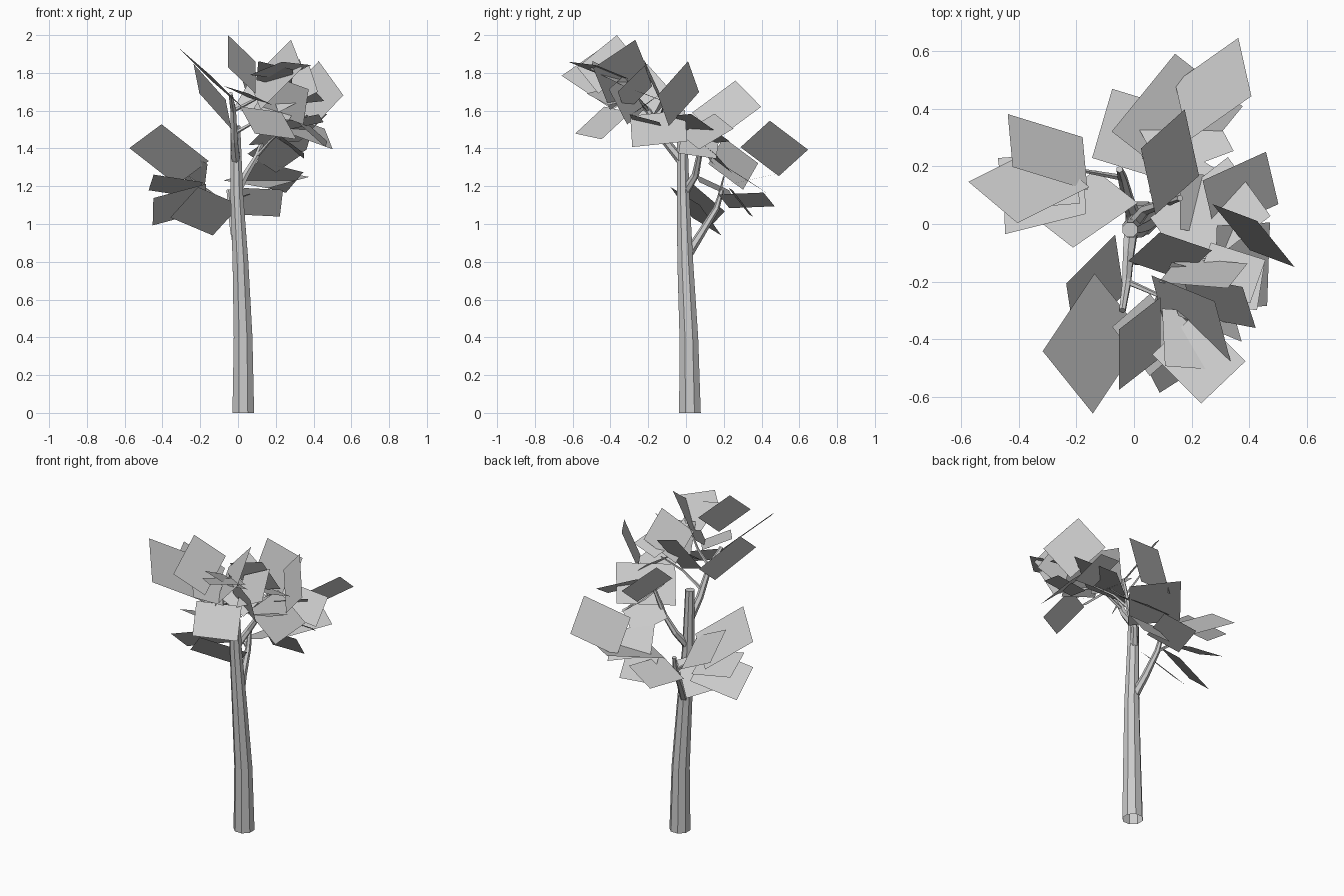
import bpy
import bmesh
from math import cos, sin, pi, radians
from mathutils import Vector

cube = bpy.data.objects.get("Cube")
if cube:
    bpy.data.objects.remove(cube, do_unlink=True)

# One neutral grey for wood and foliage
grey = bpy.data.materials.new("plain_grey")
grey.use_nodes = True
colour = (0.6, 0.6, 0.6, 1)
grey.diffuse_color = colour
grey.node_tree.nodes["Principled BSDF"].inputs["Base Color"].default_value = colour


def add_object(name, bm):
    mesh = bpy.data.meshes.new(name)
    bm.to_mesh(mesh)
    bm.free()
    mesh.materials.append(grey)
    obj = bpy.data.objects.new(name, mesh)
    bpy.context.collection.objects.link(obj)
    return obj


def limb(name, path, start_radius, end_radius, sides=6):
    """Tapered, flat-sided tube that follows a path, open at the foot and closed at the tip."""
    bm = bmesh.new()
    points = [Vector(p) for p in path]
    rings = []
    for i, point in enumerate(points):
        before, after = points[max(i - 1, 0)], points[min(i + 1, len(points) - 1)]
        along = (after - before).normalized()
        if i == 0 and name == "trunk":
            along = Vector((0, 0, 1))
        side = along.cross(Vector((0, 1, 0))).normalized()
        front = along.cross(side)
        blend = i / (len(points) - 1)
        radius = start_radius + (end_radius - start_radius) * blend
        ring = []
        for k in range(sides):
            angle = 2 * pi * (k + 0.5) / sides
            ring.append(bm.verts.new(point + radius * (side * cos(angle) + front * sin(angle))))
        rings.append(ring)
    for low, high in zip(rings, rings[1:]):
        for k in range(sides):
            n = (k + 1) % sides
            bm.faces.new((low[k], low[n], high[n], high[k]))
    bm.faces.new(rings[-1])
    return add_object(name, bm)


def foliage(name, leaves, aspect=0.85):
    """Flat rectangular leaves, each given by its root, its tip and a roll in degrees."""
    bm = bmesh.new()
    for root, tip, roll in leaves:
        root, tip = Vector(root), Vector(tip)
        along = tip - root
        level = along.cross(Vector((0, 0, 1))).normalized()
        lifted = level.cross(along.normalized())
        turn = radians(roll)
        half = (level * cos(turn) + lifted * sin(turn)) * along.length * aspect / 2
        corners = (root - half, root + half, tip + half, tip - half)
        bm.faces.new([bm.verts.new(c) for c in corners])
    return add_object(name, bm)


# Trunk and main branches
limb("trunk", [(.028, .021, 0), (.027, .015, .4), (.013, -.004, .8),
               (-.006, -.015, 1.15), (-.014, -.02, 1.52)], .062, .028, sides=8)
limb("front_branch", [(-.01, -.02, 1.33), (-.02, -.11, 1.44),
                      (-.025, -.2, 1.6), (-.04, -.3, 1.69)], .026, .012)
limb("side_branch", [(0, 0, 1.18), (.04, .05, 1.26),
                     (.1, .07, 1.36), (.16, .09, 1.52)], .024, .011)
limb("back_branch", [(.005, .01, .84), (-.02, .08, .95),
                     (-.04, .16, 1.08), (-.05, .19, 1.18)], .027, .012)

# Thin twigs that carry the leaves
twigs = [
    ((-.025, -.2, 1.6), (.09, -.25, 1.66), (.2, -.31, 1.76)),
    ((-.02, -.13, 1.48), (.12, -.14, 1.56), (.26, -.12, 1.62)),
    ((.1, .07, 1.36), (.17, .02, 1.44), (.26, -.08, 1.52)),
    ((-.04, .16, 1.08), (-.15, .18, 1.17), (-.26, .2, 1.25)),
]
for path in twigs:
    limb("twig", path, .011, .004, sides=5)

# Leaves reaching forward and upward from the front branch
foliage("front_leaves", [
    ((-.05, -.28, 1.68), (-.23, -.55, 1.86), 33),
    ((-.05, -.14, 1.58), (-.22, -.31, 1.77), 50),
    ((.02, -.52, 1.76), (.02, -.31, 1.93), -51),
    ((.14, -.38, 1.78), (.31, -.55, 1.85), 5),
    ((.19, -.3, 1.74), (.2, -.5, 1.84), 15),
    ((.09, -.29, 1.68), (.31, -.38, 1.9), -48),
    ((.27, -.37, 1.52), (.05, -.51, 1.55), 40),
    ((-.01, -.3, 1.7), (.12, -.47, 1.66), 20),
])

# Leaves on the upper right of the crown
foliage("crown_leaves", [
    ((.48, -.12, 1.6), (.35, .04, 1.78), 69),
    ((.07, -.16, 1.58), (.18, -.06, 1.77), -35),
    ((.38, .0, 1.52), (.37, -.29, 1.49), 42),
    ((.25, -.2, 1.52), (.44, -.22, 1.56), 15),
    ((.12, -.16, 1.7), (.36, -.18, 1.78), 65),
    ((.14, -.27, 1.7), (.36, -.36, 1.62), 68),
    ((.24, -.14, 1.66), (.43, -.2, 1.68), 20),
    ((.1, -.2, 1.64), (.3, -.26, 1.6), -35),
    ((.19, -.25, 1.66), (.4, -.29, 1.77), -50),
])

# Leaves around the side branch
foliage("side_leaves", [
    ((.15, .1, 1.52), (.1, .33, 1.69), -44),
    ((.26, .06, 1.53), (.48, .16, 1.45), -32),
    ((.13, -.08, 1.49), (.4, .13, 1.51), 30),
    ((.16, .08, 1.5), (.35, .06, 1.36), 10),
    ((.12, .07, 1.42), (.27, .2, 1.32), 35),
])

# Leaves behind the trunk
foliage("back_leaves", [
    ((.165, .39, 1.33), (.385, .545, 1.47), 42),
    ((.04, .23, 1.21), (.26, .5, 1.27), -8),
    ((-.05, .2, 1.12), (.02, .44, 1.13), 20),
    ((.02, .28, 1.12), (.23, .3, 1.11), 52),
    ((.06, .25, 1.28), (.3, .34, 1.22), 30),
    ((-.06, .13, 1.02), (-.285, -.025, 1.115), -44),
])

# Leaves spreading to the lower side
foliage("low_leaves", [
    ((-.24, .2, 1.27), (-.49, .075, 1.465), -37),
    ((-.17, .21, 1.25), (-.43, .29, 1.39), -42),
    ((-.17, .12, 1.14), (-.45, .05, 1.065), -42),
    ((-.2, .16, 1.18), (-.46, .14, 1.22), -25),
], aspect=0.75)
